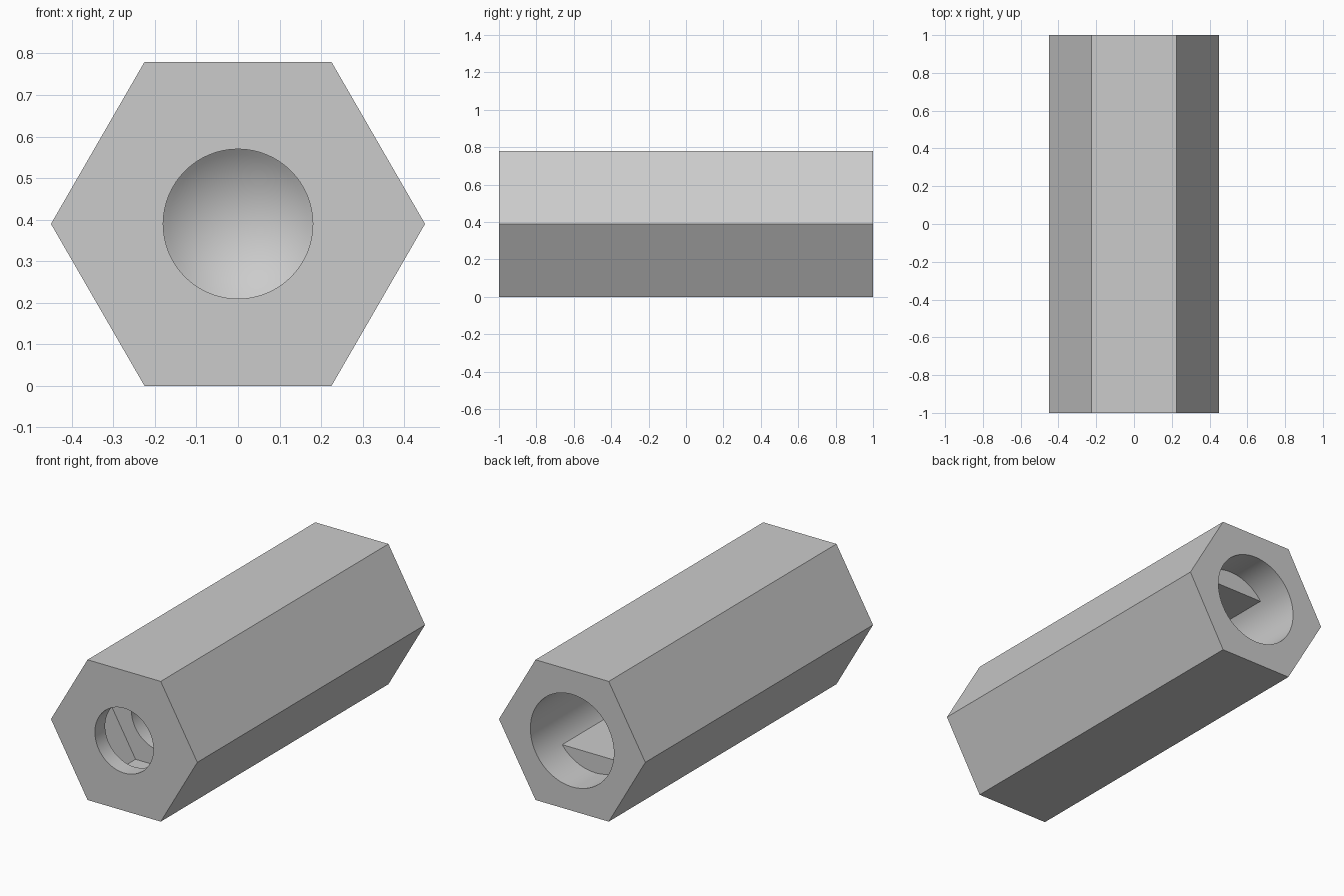
import bpy
import bmesh
import math
from mathutils import Vector

if "Cube" in bpy.data.objects:
    bpy.data.objects.remove(bpy.data.objects["Cube"], do_unlink=True)

HEX_R = 0.45
AXIS_Z = HEX_R * math.cos(math.pi / 6)
SHAFT_R = 0.257
BOLT_R = 0.18
FLAT = 0.155

grey = bpy.data.materials.new("plain grey")
grey.use_nodes = True
grey.diffuse_color = (0.6, 0.6, 0.6, 1)
grey.node_tree.nodes["Principled BSDF"].inputs["Base Color"].default_value = (0.6, 0.6, 0.6, 1)


def lathe(name, profile, sides):
    """Turn (radius, y) points around the long axis of the bar."""
    bm = bmesh.new()
    verts = [bm.verts.new((r, y, 0)) for r, y in profile]
    edges = [bm.edges.new(pair) for pair in zip(verts, verts[1:])]
    bmesh.ops.spin(bm, geom=verts + edges, cent=(0, 0, 0), axis=(0, 1, 0),
                   angle=math.tau, steps=sides, use_merge=False)
    bmesh.ops.remove_doubles(bm, verts=bm.verts, dist=1e-4)
    bmesh.ops.dissolve_limit(bm, angle_limit=0.01, verts=bm.verts, edges=bm.edges)
    bmesh.ops.recalc_face_normals(bm, faces=bm.faces)
    return finish(name, bm)


def block(name, centre, size):
    bm = bmesh.new()
    bmesh.ops.create_cube(bm, size=1)
    bmesh.ops.scale(bm, vec=Vector(size), verts=bm.verts)
    bmesh.ops.translate(bm, vec=Vector(centre), verts=bm.verts)
    return finish(name, bm)


def finish(name, bm):
    mesh = bpy.data.meshes.new(name)
    bm.to_mesh(mesh)
    bm.free()
    mesh.materials.append(grey)
    obj = bpy.data.objects.new(name, mesh)
    bpy.context.collection.objects.link(obj)
    return obj


def subtract(target, cutter):
    cutter.hide_render = True
    mod = target.modifiers.new("cut", "BOOLEAN")
    mod.operation = "DIFFERENCE"
    mod.solver = "EXACT"
    mod.object = cutter
    bpy.context.view_layer.objects.active = target
    bpy.ops.object.modifier_apply(modifier=mod.name)
    bpy.data.objects.remove(cutter, do_unlink=True)


def cylinder_profile(radius, start, end):
    return [(0, start), (radius, start), (radius, end), (0, end)]


# Hexagonal bar
bar = lathe("hex_coupler", cylinder_profile(HEX_R, -1, 1), 6)

# Shaft bore at the back: round mouth, then two flats
shaft = lathe("shaft_bore", cylinder_profile(SHAFT_R, 0.2, 1.1), 64)
for side in (-1, 1):
    subtract(shaft, block("bore_flat", (0, 0.395, side * (FLAT + 0.2)), (1, 0.8, 0.4)))
subtract(bar, shaft)

# Bolt bore at the front with a domed end
dome_r, rim_y = 0.28, -0.1
tilt = math.asin(BOLT_R / dome_r)
dome = [(dome_r * math.sin(tilt * (1 - i / 12)),
         rim_y + dome_r * (math.cos(tilt * (1 - i / 12)) - math.cos(tilt)))
        for i in range(13)]
subtract(bar, lathe("bolt_bore", [(0, -1.1), (BOLT_R, -1.1)] + dome, 64))

# Closed hexagonal nut pocket behind the front wall
subtract(bar, lathe("nut_pocket", cylinder_profile(0.308, -0.91, -0.68), 6))

# Smooth bores, sharp edges, stand on the ground
bar.location.z = AXIS_Z
for obj in bpy.context.selected_objects:
    obj.select_set(False)
bar.select_set(True)
bpy.context.view_layer.objects.active = bar
bpy.ops.object.shade_smooth_by_angle(angle=math.radians(30))
